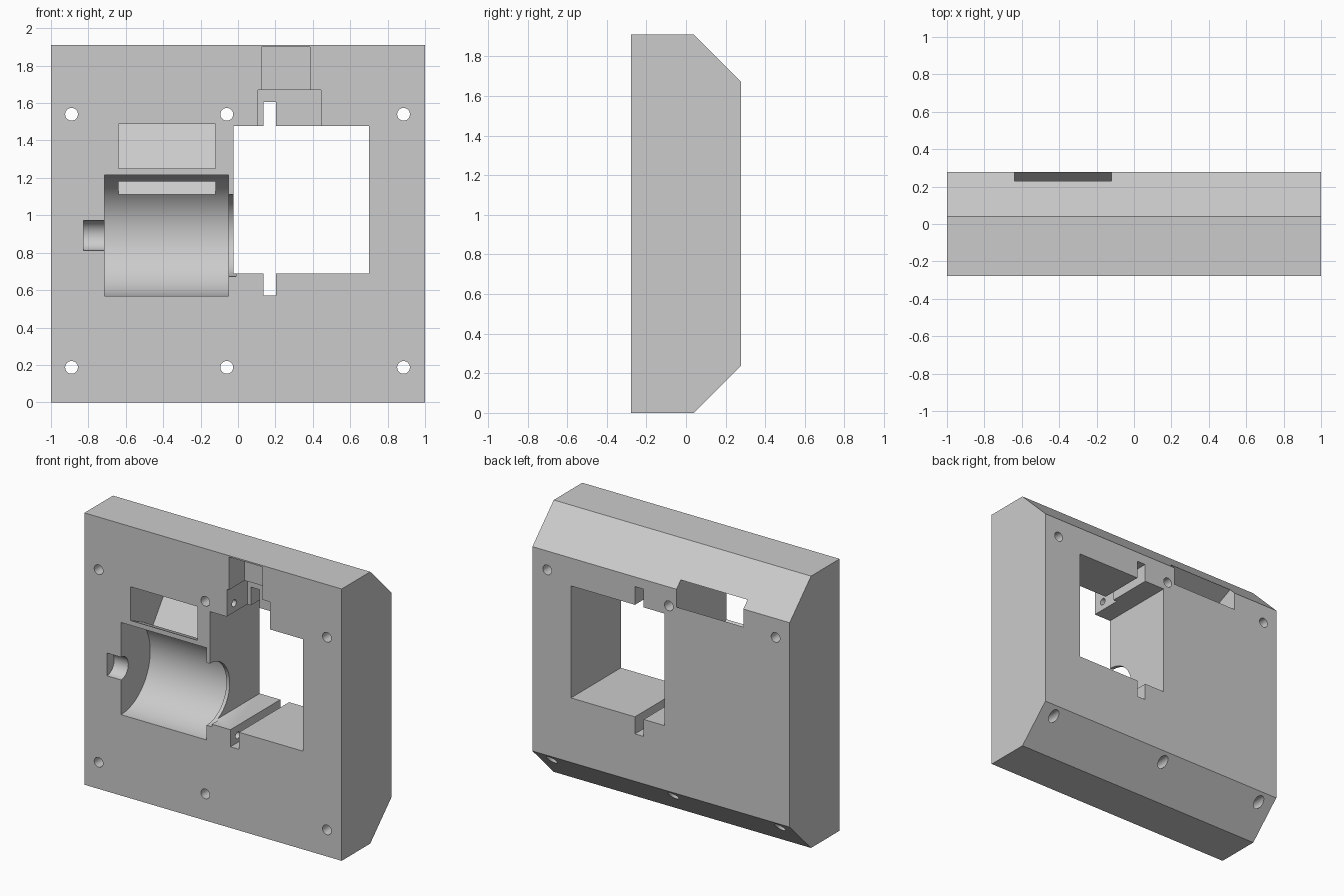
import bpy, bmesh, math
from mathutils import Vector

if "Cube" in bpy.data.objects:
    bpy.data.objects.remove(bpy.data.objects["Cube"], do_unlink=True)

grey = bpy.data.materials.new("plain_grey")
grey.use_nodes = True
colour = (0.6, 0.6, 0.6, 1)
grey.diffuse_color = colour
grey.node_tree.nodes["Principled BSDF"].inputs["Base Color"].default_value = colour

FRONT, BACK = -0.277, 0.277
TOP = 1.91


def prism(name, outline, axis, start, end):
    """Extrude an outline along x (outline is y, z) or along y (outline is x, z)."""
    def place(a, b, d):
        return (d, a, b) if axis == "x" else (a, d, b)
    bm = bmesh.new()
    face = bm.faces.new([bm.verts.new(place(a, b, start)) for a, b in outline])
    new = bmesh.ops.extrude_face_region(bm, geom=[face])["geom"]
    bmesh.ops.translate(bm, verts=[v for v in new if isinstance(v, bmesh.types.BMVert)],
                        vec=Vector(place(0, 0, end - start)))
    bmesh.ops.recalc_face_normals(bm, faces=bm.faces)
    mesh = bpy.data.meshes.new(name)
    bm.to_mesh(mesh)
    bm.free()
    mesh.materials.append(grey)
    obj = bpy.data.objects.new(name, mesh)
    bpy.context.collection.objects.link(obj)
    return obj


def circle(a, b, radius, sides):
    steps = [2 * math.pi * (i + 0.5) / sides for i in range(sides)]
    return [(a + radius * math.cos(t), b + radius * math.sin(t)) for t in steps]


def rect(a0, a1, b0, b1):
    return [(a0, b0), (a1, b0), (a1, b1), (a0, b1)]


# Main block with chamfered back edges
body = prism("housing_block",
             [(FRONT, 0), (0.04, 0), (BACK, 0.237), (BACK, TOP - 0.237), (0.04, TOP), (FRONT, TOP)],
             "x", -1, 1)

cutters = []


def cut(name, outline, axis, start, end):
    obj = prism(name, outline, axis, start, end)
    obj.hide_render = True
    cutters.append(obj)


# Square window and the narrow slot above and below it
cut("window_cut", rect(-0.025, 0.7, 0.69, 1.477), "y", -0.5, 0.5)
cut("slot_cut", rect(0.135, 0.203, 0.57, 1.605), "y", -0.5, 0.5)

# Stepped pocket above the window
cut("lower_pocket_cut", rect(0.107, 0.443, 1.4, 1.67), "y", -0.5, -0.05)
cut("upper_pocket_cut", rect(0.125, 0.385, 1.6, 1.9), "y", -0.5, -0.105)

# Half-round cradle with a shaft recess and a flange recess
AXIS_Z = 0.892
cut("cradle_cut", circle(FRONT, AXIS_Z, 0.324, 96), "x", -0.715, -0.05)
cut("shaft_cut", circle(FRONT, AXIS_Z, 0.08, 48), "x", -0.825, -0.7)
cut("flange_cut", circle(FRONT, AXIS_Z, 0.22, 72), "x", -0.07, -0.01)

# Sloped passage from the front and the cradle up to the back chamfer
cut("passage_cut",
    [(-0.32, 1.27), (-0.128, 1.18), (-0.1, 1.025), (0.275, 1.545),
     (0.32, 1.607), (0.32, 1.762), (-0.32, 1.467)],
    "x", -0.64, -0.12)

# Pin holes across the slot
for z in (0.62, 1.54):
    cut("pin_cut", circle(-0.195, z, 0.024, 24), "x", 0.03, 0.31 if z < 1 else 0.52)

# Six screw holes
for x in (-0.89, -0.06, 0.885):
    for z in (0.187, 1.54):
        cut("screw_cut", circle(x, z, 0.034, 32), "y", -0.5, 0.5)

# Apply the cuts
for cutter in cutters:
    mod = body.modifiers.new(cutter.name, "BOOLEAN")
    mod.operation = "DIFFERENCE"
    mod.solver = "EXACT"
    mod.object = cutter

bpy.context.view_layer.update()
graph = bpy.context.evaluated_depsgraph_get()
result = bpy.data.meshes.new_from_object(body.evaluated_get(graph))
body.modifiers.clear()
body.data = result
body.data.materials.clear()
body.data.materials.append(grey)
for cutter in cutters:
    bpy.data.objects.remove(cutter, do_unlink=True)

# Smooth the round recesses and keep the edges sharp
bpy.ops.object.select_all(action="DESELECT")
body.select_set(True)
bpy.context.view_layer.objects.active = body
bpy.ops.object.shade_smooth_by_angle(angle=math.radians(25))
